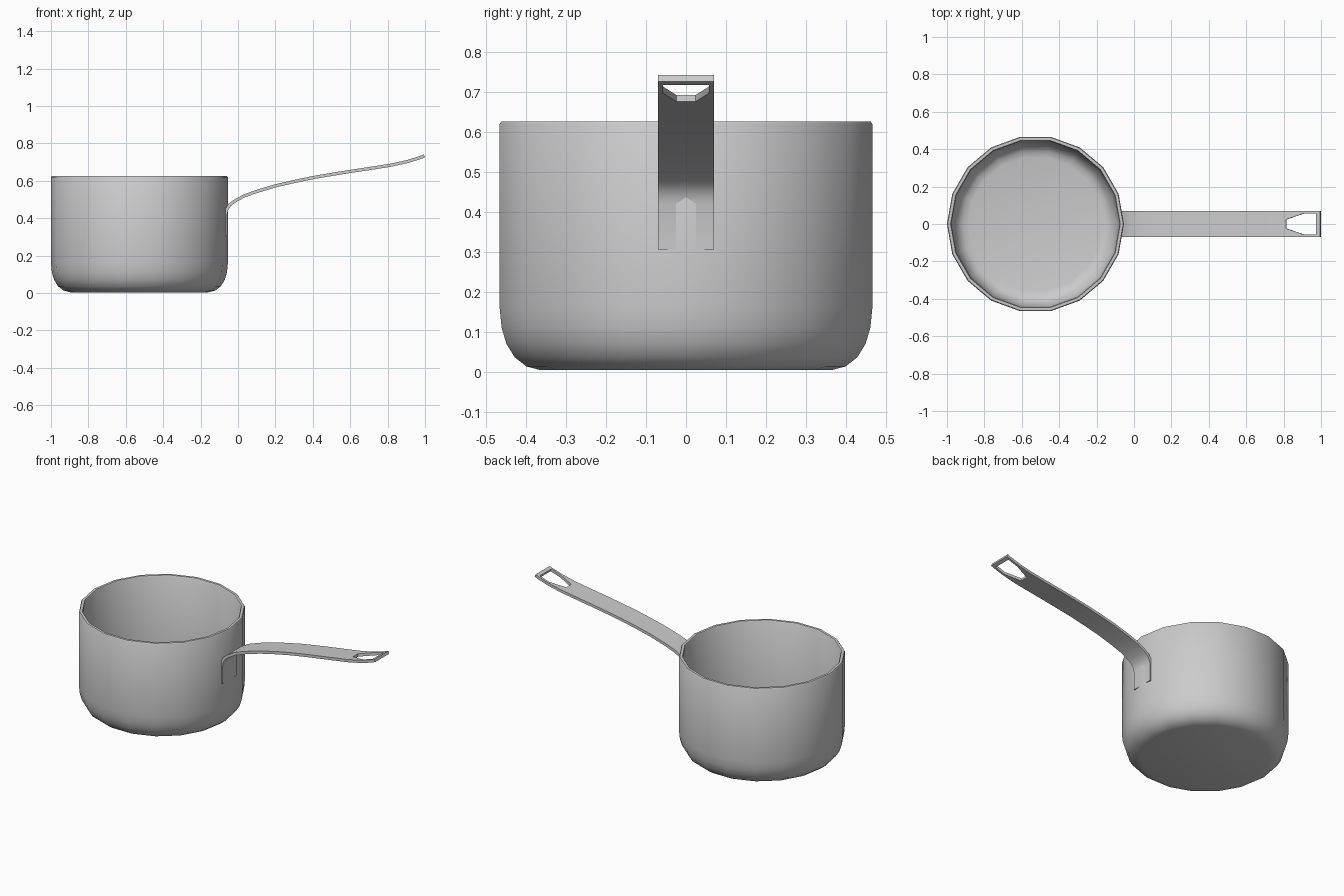
import bpy, bmesh, math

if "Cube" in bpy.data.objects:
    bpy.data.objects.remove(bpy.data.objects["Cube"])

SIDES = 18
CX = -0.527


def finish(name, bm, angle):
    bmesh.ops.recalc_face_normals(bm, faces=bm.faces)
    me = bpy.data.meshes.new(name)
    bm.to_mesh(me)
    bm.free()
    ob = bpy.data.objects.new(name, me)
    bpy.context.collection.objects.link(ob)
    bpy.ops.object.select_all(action='DESELECT')
    ob.select_set(True)
    bpy.context.view_layer.objects.active = ob
    return ob


def smooth(angle):
    bpy.ops.object.shade_smooth_by_angle(angle=math.radians(angle))


# Pot: 18-sided lathe, outside floor -> rim -> inside floor
profile = [(0.37, 0.004), (0.405, 0.013), (0.435, 0.036), (0.456, 0.07),
           (0.468, 0.11), (0.473, 0.16), (0.473, 0.619), (0.469, 0.625),
           (0.454, 0.625), (0.450, 0.619), (0.450, 0.16), (0.445, 0.115),
           (0.434, 0.08), (0.415, 0.05), (0.392, 0.033), (0.36, 0.026)]
bm = bmesh.new()
rings = []
for r, z in profile:
    rings.append([bm.verts.new((CX + r * math.cos(2 * math.pi * i / SIDES),
                                r * math.sin(2 * math.pi * i / SIDES), z))
                  for i in range(SIDES)])
for a, b in zip(rings, rings[1:]):
    for i in range(SIDES):
        j = (i + 1) % SIDES
        bm.faces.new((a[i], a[j], b[j], b[i]))
bm.faces.new(rings[0])
bm.faces.new(rings[-1])
finish("pot", bm, 35)
smooth(35)

# Handle: flat strip along a side-view path, with a hanging hole near the tip
path = [(-0.067, 0.305), (-0.067, 0.42), (-0.060, 0.447), (-0.045, 0.47),
        (-0.02, 0.49), (0.03, 0.518), (0.1, 0.543), (0.2, 0.573),
        (0.3, 0.596), (0.4, 0.617), (0.5, 0.634), (0.6, 0.65), (0.7, 0.665),
        (0.815, 0.683), (0.91, 0.704), (0.976, 0.725), (0.997, 0.733)]
HALF_WIDTH = 0.07
bm = bmesh.new()
rows = []
for x, z in path:
    inner = 0.024 if x < 0.9 else 0.057
    rows.append([bm.verts.new((x, y, z))
                 for y in (-HALF_WIDTH, -inner, inner, HALF_WIDTH)])
for k, (a, b) in enumerate(zip(rows, rows[1:])):
    for c in range(3):
        in_hole = c == 1 and 0.8 < path[k][0] < 0.95
        if not in_hole:
            bm.faces.new((a[c], a[c + 1], b[c + 1], b[c]))
finish("handle", bm, 35)
mod = bpy.context.object.modifiers.new("thickness", 'SOLIDIFY')
mod.thickness = 0.017
mod.offset = 0
mod.use_even_offset = True
bpy.ops.object.modifier_apply(modifier=mod.name)
smooth(35)
